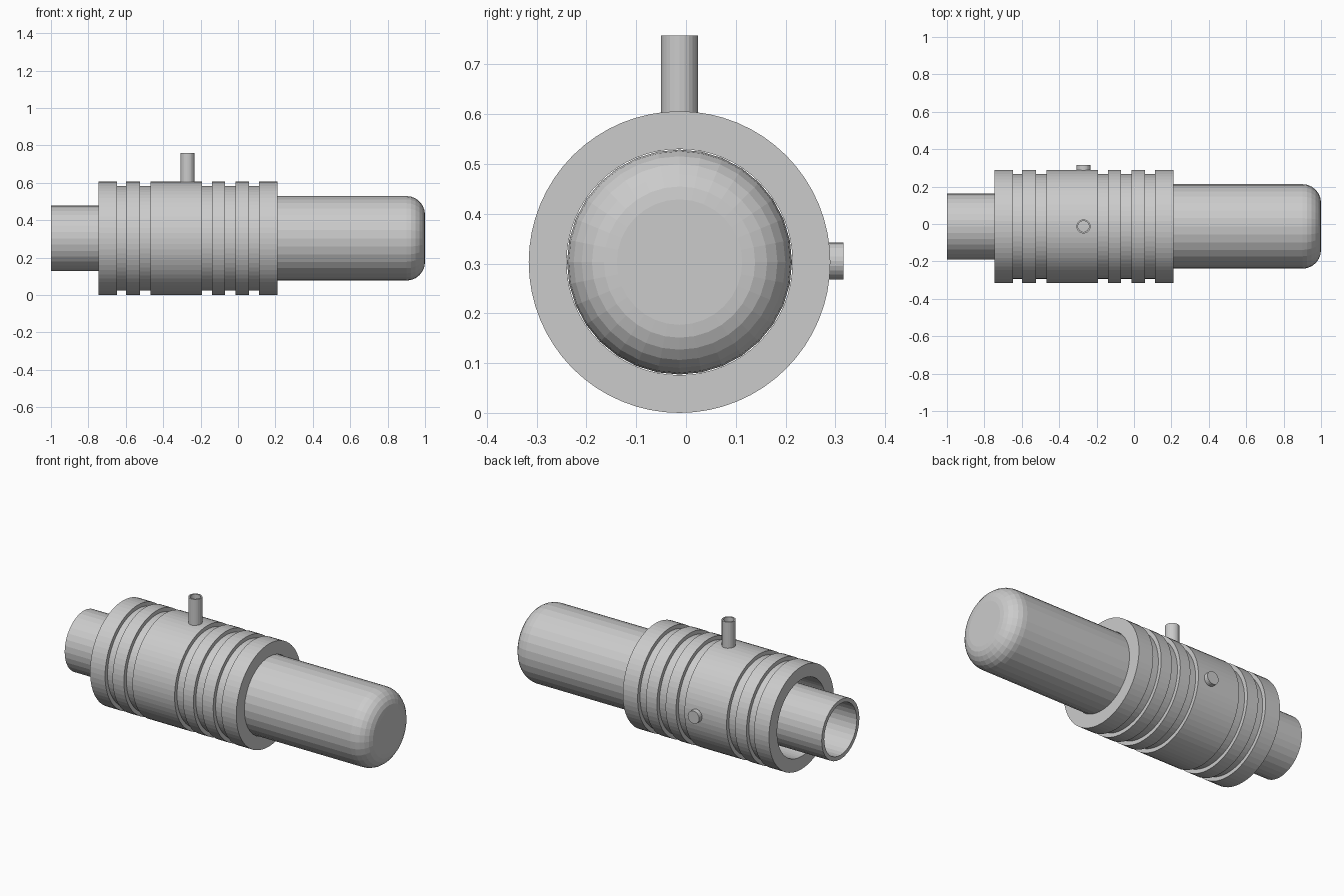
import bpy, bmesh
from math import pi, sin, cos, radians
from mathutils import Matrix

if "Cube" in bpy.data.objects:
    bpy.data.objects.remove(bpy.data.objects["Cube"])

CY, CZ = -0.013, 0.303   # main axis position
PORT_X = -0.27


def lathe(name, profile, sides, matrix, closed=True):
    """Spin (distance, radius) points round local x; radius 0 makes a pole."""
    bm = bmesh.new()
    rings = []
    for d, r in profile:
        if r == 0:
            rings.append([bm.verts.new((d, 0, 0))] * sides)
        else:
            rings.append([bm.verts.new((d, r * sin(2 * pi * i / sides), r * cos(2 * pi * i / sides)))
                          for i in range(sides)])
    pairs = list(zip(rings, rings[1:]))
    if closed:
        pairs.append((rings[-1], rings[0]))
    for a, b in pairs:
        for i in range(sides):
            j = (i + 1) % sides
            quad = list(dict.fromkeys((a[i], a[j], b[j], b[i])))
            if len(quad) > 2:
                bm.faces.new(quad)
    bmesh.ops.recalc_face_normals(bm, faces=bm.faces)
    mesh = bpy.data.meshes.new(name)
    bm.to_mesh(mesh)
    bm.free()
    obj = bpy.data.objects.new(name, mesh)
    obj.matrix_world = matrix
    bpy.context.collection.objects.link(obj)
    return obj


axis = Matrix.Translation((0, CY, CZ))

# Grooved sleeve with a through bore
R, RG, BORE = 0.303, 0.28, 0.227
x0, x1 = -0.745, 0.21
grooves = [(-0.647, -0.598), (-0.524, -0.468), (-0.193, -0.138), (-0.07, -0.013), (0.059, 0.113)]
profile = [(x0, BORE), (x0, R)]
for a, b in grooves:
    profile += [(a, R), (a, RG), (b, RG), (b, R)]
profile += [(x1, R), (x1, BORE)]
lathe("grooved_sleeve", profile, 64, axis)

# Round-ended closed tube, hollow inside
RT, F, start = 0.226, 0.1, -0.15
profile = [(start, RT)]
profile += [(1 - F + F * sin(radians(t)), RT - F + F * cos(radians(t))) for t in range(0, 91, 15)]
profile += [(1, 0), (0.97, 0), (0.97, 0.13), (0.9, 0.2), (start, 0.2)]
lathe("round_ended_tube", profile, 32, axis)

# Thin open inner tube
lathe("inner_tube", [(-1, 0.152), (-1, 0.176), (0.2, 0.176), (0.2, 0.152)], 32, axis)

# Hollow upright port
up = Matrix.Translation((PORT_X, CY, CZ)) @ Matrix.Rotation(-pi / 2, 4, 'Y')
lathe("upper_port", [(0.28, 0.0375), (0.455, 0.0375), (0.455, 0.029), (0.28, 0.029)], 24, up)

# Short solid stud at the back
back = Matrix.Translation((PORT_X, CY, CZ + 0.002)) @ Matrix.Rotation(pi / 2, 4, 'Z')
lathe("rear_stud", [(0.27, 0), (0.27, 0.0375), (0.329, 0.0375), (0.329, 0)], 24, back, closed=False)
